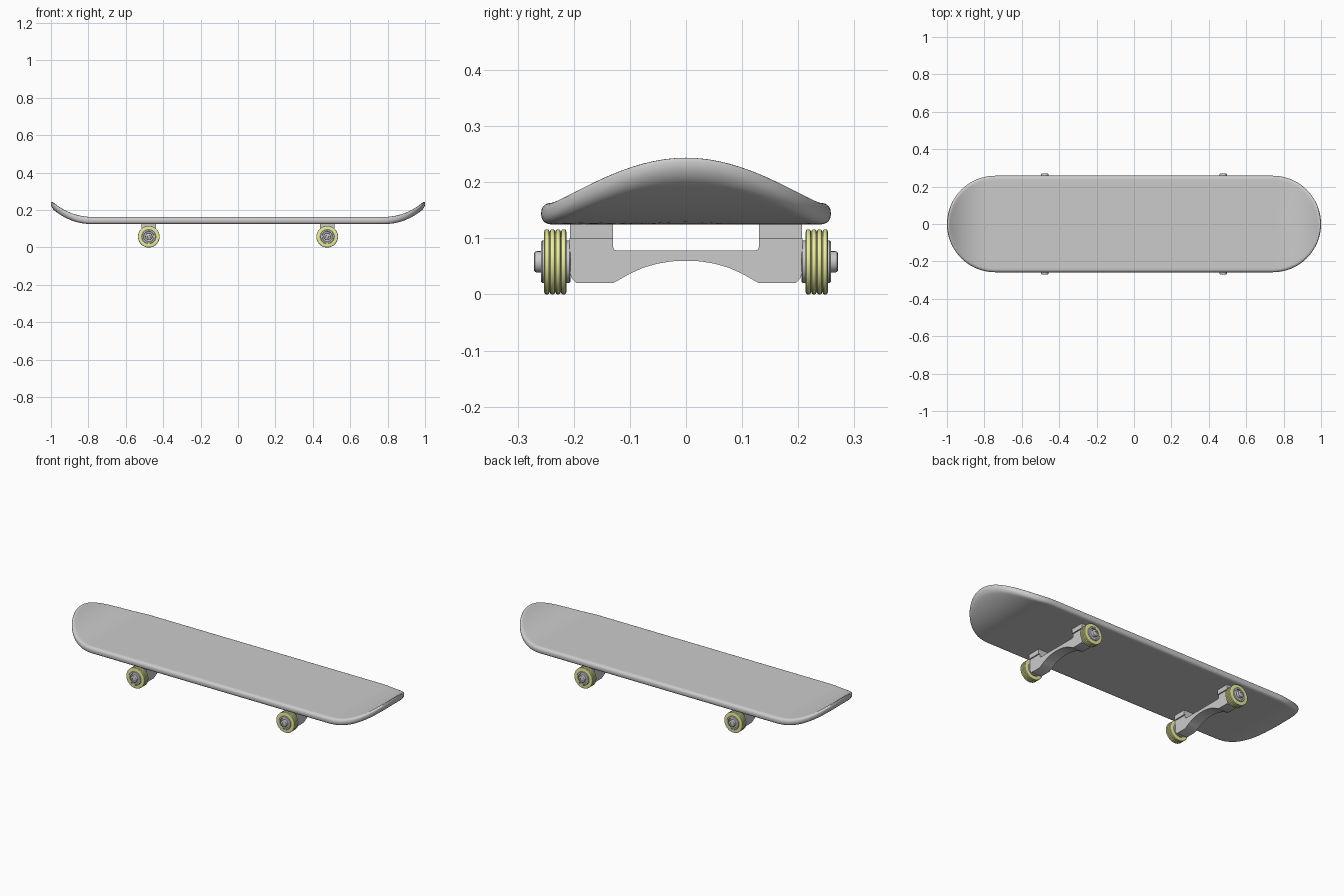
import bpy, bmesh
from math import pi, sin, cos, sqrt, radians

if "Cube" in bpy.data.objects:
    bpy.data.objects.remove(bpy.data.objects["Cube"])

tyre_mat = bpy.data.materials.new("pale_yellow")
tyre_mat.diffuse_color = (0.82, 0.85, 0.35, 1)
tyre_mat.use_nodes = True
tyre_mat.node_tree.nodes["Principled BSDF"].inputs["Base Color"].default_value = tyre_mat.diffuse_color


def finish(bm, name, mat=None):
    bmesh.ops.remove_doubles(bm, verts=bm.verts, dist=1e-5)
    bmesh.ops.recalc_face_normals(bm, faces=bm.faces)
    me = bpy.data.meshes.new(name)
    bm.to_mesh(me)
    bm.free()
    ob = bpy.data.objects.new(name, me)
    bpy.context.collection.objects.link(ob)
    if mat:
        me.materials.append(mat)
    bpy.ops.object.select_all(action='DESELECT')
    ob.select_set(True)
    bpy.context.view_layer.objects.active = ob
    bpy.ops.object.shade_smooth_by_angle(angle=radians(35))
    return ob


def skin(bm, rings, closed=False):
    """Bridge a list of equal vertex rings with quads."""
    n = len(rings[0])
    pairs = list(zip(rings, rings[1:]))
    if closed:
        pairs.append((rings[-1], rings[0]))
    for a, b in pairs:
        for i in range(n):
            j = (i + 1) % n
            bm.faces.new((a[i], a[j], b[j], b[i]))


# Deck: stadium-shaped rings, with both ends curving upward
HALF_W, STRAIGHT, BEND, R = 0.258, 0.742, 0.78, 0.314


def lift(x):
    d = max(0, abs(x) - BEND)
    return R - sqrt(R * R - d * d)


def deck():
    flat = [0, 0.03, 0.06, 0.09, 0.12, 0.15, 0.18, 0.21, 0.23]
    low = [(r, 0.125) for r in flat]
    edge = [(0.242 + 0.016 * sin(a), 0.141 - 0.016 * cos(a))
            for a in [i * pi / 10 for i in range(6)]]
    edge += [(0.242 + 0.016 * cos(a), 0.147 + 0.016 * sin(a))
             for a in [i * pi / 10 for i in range(6)]]
    top = [(r, 0.163) for r in reversed(flat)]
    bm = bmesh.new()
    rings, n = [], 40
    for r, z in low + edge + top:
        ring = []
        for side in (1, -1):
            for i in range(n + 1):
                a = -pi / 2 + pi * i / n
                x = side * (STRAIGHT + r * cos(a))
                ring.append(bm.verts.new((x, side * r * sin(a), z + lift(x))))
        rings.append(ring)
    skin(bm, rings)
    bmesh.ops.dissolve_degenerate(bm, dist=1e-6, edges=bm.edges)
    finish(bm, "deck")


# Wheel parts: (radius, y) profiles turned around the axle
def lathe(name, profile, cx, side, closed, mat=None, n=40, cz=0.058):
    bm = bmesh.new()
    rings = [[bm.verts.new((cx + r * cos(2 * pi * i / n), side * y,
                            cz + r * sin(2 * pi * i / n))) for i in range(n)]
             for r, y in profile]
    skin(bm, rings, closed)
    bmesh.ops.dissolve_degenerate(bm, dist=1e-6, edges=bm.edges)
    finish(bm, name, mat)


tyre = [(0.034, 0.213), (0.053, 0.213)]
for k in range(4):                      # four rounded treads
    y = 0.213 + k * 0.01
    tyre += [(0.054, y + 0.0002), (0.057, y + 0.0015), (0.058, y + 0.0035),
             (0.058, y + 0.0065), (0.057, y + 0.0085), (0.054, y + 0.0098)]
tyre += [(0.053, 0.253), (0.034, 0.253)]

hub = [(0, 0.206), (0.036, 0.206), (0.038, 0.208), (0.038, 0.256),
       (0.036, 0.258), (0.029, 0.258), (0.027, 0.254), (0, 0.254)]
nut = [(0, 0.25), (0.019, 0.25), (0.019, 0.266), (0.018, 0.269),
       (0.015, 0.271), (0.009, 0.271), (0.008, 0.268), (0, 0.268)]


# Truck: arched hanger extruded along x, with mounting pads to the deck
def prism(name, outline, cx, hx):
    bm = bmesh.new()
    face = bm.faces.new([bm.verts.new((cx - hx, y, z)) for y, z in outline])
    ext = bmesh.ops.extrude_face_region(bm, geom=[face])
    for v in ext["geom"]:
        if isinstance(v, bmesh.types.BMVert):
            v.co.x += 2 * hx
    finish(bm, name)


half = [(0.025, 0.059), (0.05, 0.055), (0.075, 0.048), (0.1, 0.037),
        (0.13, 0.02), (0.195, 0.02), (0.204, 0.029), (0.208, 0.042),
        (0.208, 0.1), (0.13, 0.1), (0.13, 0.084), (0.128, 0.08), (0.123, 0.078)]
hanger = [(0, 0.06)] + half + [(-y, z) for y, z in reversed(half)]

deck()
for cx, end in ((-0.477, "left"), (0.477, "right")):
    prism("hanger_" + end, hanger, cx, 0.032)
    for side, face in ((-1, "front"), (1, "back")):
        tag = "_" + face + "_" + end
        pad = [(side * y, z) for y, z in
               ((0.13, 0.099), (0.207, 0.099), (0.207, 0.127), (0.13, 0.127))]
        prism("mount_pad" + tag, pad, cx, 0.039)
        lathe("tyre" + tag, tyre, cx, side, True, tyre_mat)
        lathe("hub" + tag, hub, cx, side, False)
        lathe("axle_nut" + tag, nut, cx, side, False)
